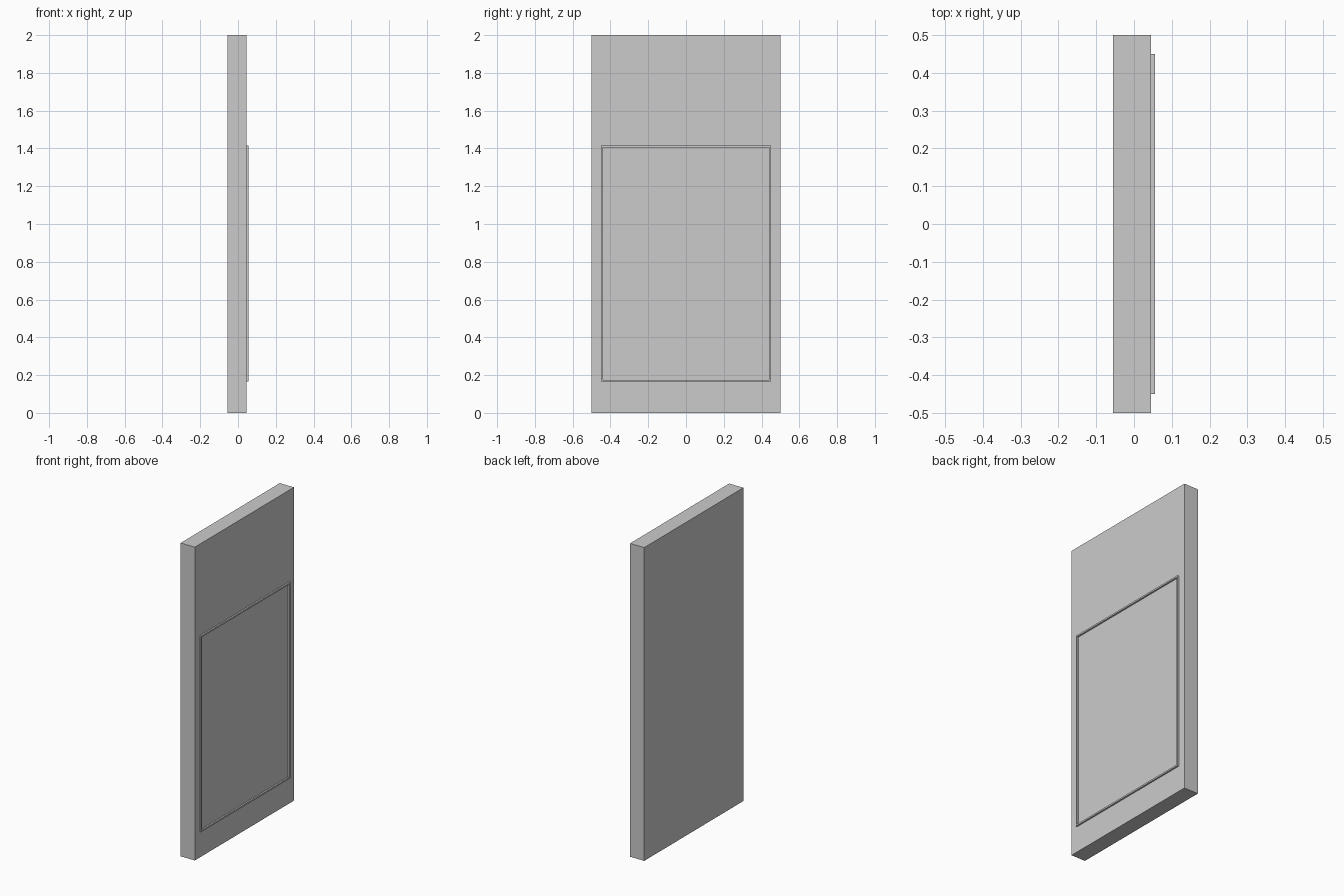
import bpy
import bmesh

if "Cube" in bpy.data.objects:
    bpy.data.objects.remove(bpy.data.objects["Cube"])


def box(name, lo, hi):
    bm = bmesh.new()
    bmesh.ops.create_cube(bm, size=1)
    for v in bm.verts:
        for i in range(3):
            v.co[i] = hi[i] if v.co[i] > 0 else lo[i]
    return add(name, bm)


def add(name, bm):
    mesh = bpy.data.meshes.new(name)
    bm.to_mesh(mesh)
    bm.free()
    obj = bpy.data.objects.new(name, mesh)
    bpy.context.collection.objects.link(obj)
    return obj


def frame(name, x0, x1, y, z0, z1, w):
    # Closed rectangular ring: outer and inner outlines on two planes
    bm = bmesh.new()
    loops = []
    for x, inset in ((x0, 0), (x1, 0), (x1, w), (x0, w)):
        a, b, c = y - inset, z0 + inset, z1 - inset
        loops.append([bm.verts.new((x, p, q))
                      for p, q in ((-a, b), (a, b), (a, c), (-a, c))])
    for i in range(4):
        p, q = loops[i], loops[(i + 1) % 4]
        for j in range(4):
            k = (j + 1) % 4
            bm.faces.new((p[j], p[k], q[k], q[j]))
    bmesh.ops.recalc_face_normals(bm, faces=bm.faces)
    return add(name, bm)


# Main slab
box("door_slab", (-0.055, -0.5, 0), (0.045, 0.5, 2))

# Thin raised moulding on the +x face
frame("panel_moulding", 0.045, 0.055, 0.45, 0.165, 1.416, 0.01)
